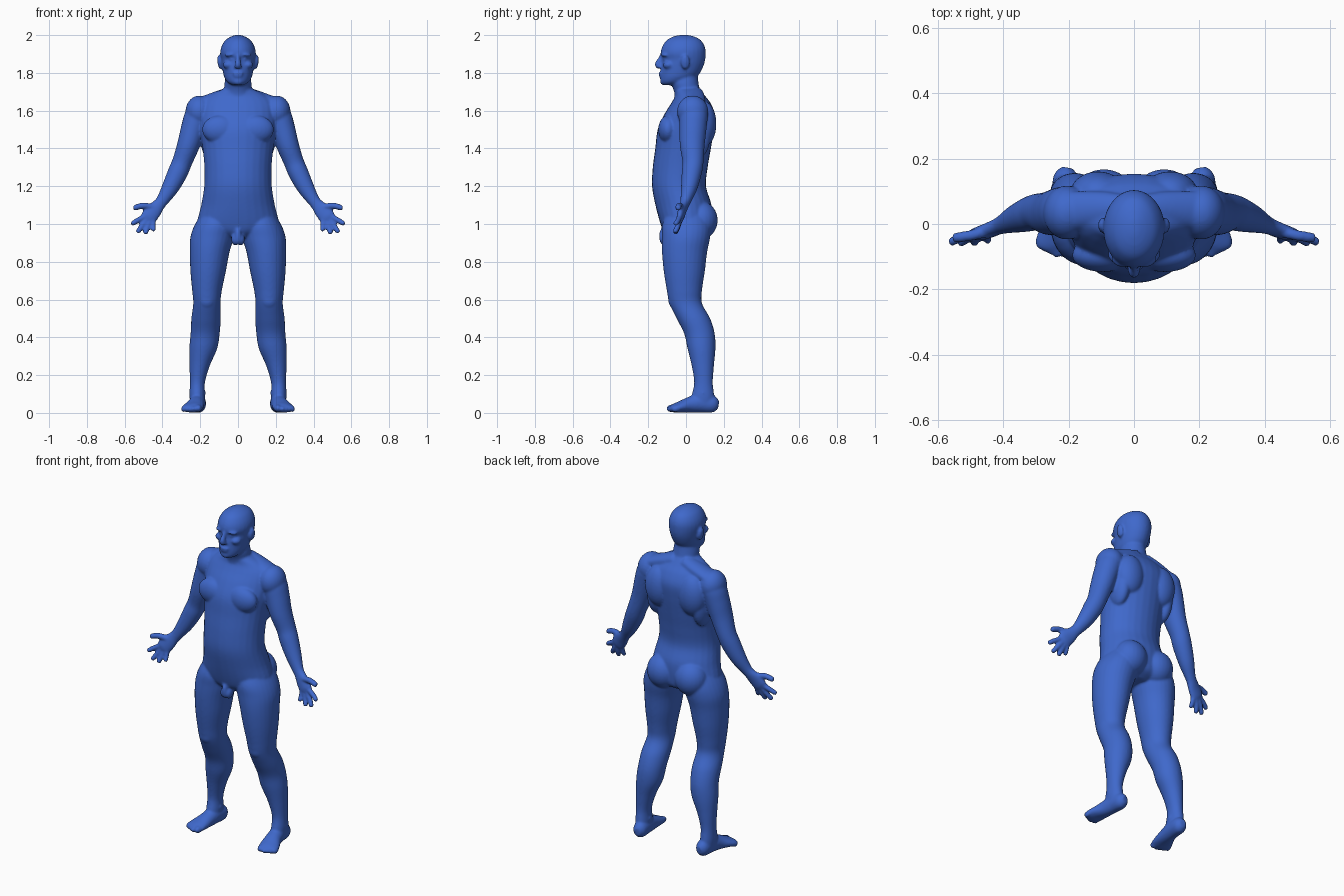
import bpy, bmesh
from math import sin, cos, pi
from mathutils import Vector, Matrix

bm = bmesh.new()
SIDES = 28
Y, Z = Vector((0, 1, 0)), Vector((0, 0, 1))


def smooth_rows(rows, steps=5):
    # Catmull-Rom interpolation of any row of numbers
    p = [rows[0]] + list(rows) + [rows[-1]]
    out = []
    for i in range(1, len(p) - 2):
        for k in range(steps):
            t = k / steps
            out.append([0.5 * (2*b + (c-a)*t + (2*a-5*b+4*c-d)*t*t + (3*b-a-3*c+d)*t**3)
                        for a, b, c, d in zip(p[i-1], p[i], p[i+1], p[i+2])])
    out.append(list(rows[-1]))
    return out


def skin(rings):
    # bridge rings of points into a closed tube
    loops = [[bm.verts.new(v) for v in r] for r in rings]
    for a, b in zip(loops, loops[1:]):
        for i in range(SIDES):
            j = (i + 1) % SIDES
            bm.faces.new((a[i], a[j], b[j], b[i]))
    bm.faces.new(loops[0])
    bm.faces.new(loops[-1])


def stack(rows, s=1):
    # horizontal slices: z, centre x, half width, front y, back y
    rings = []
    for z, cx, rx, y0, y1 in smooth_rows(rows):
        rings.append([(s * (cx + rx * cos(2*pi*i/SIDES)),
                       (y0 + y1) / 2 + (y1 - y0) / 2 * sin(2*pi*i/SIDES), z) for i in range(SIDES)])
    skin(rings)


def tube(rows, s=1, ref=Y):
    # slices across a path: x, y, z, half width, half depth along ref
    pts = smooth_rows(rows)
    pos = [Vector(p[:3]) for p in pts]
    rings = []
    for i, p in enumerate(pts):
        t = (pos[min(i+1, len(pos)-1)] - pos[max(i-1, 0)]).normalized()
        v = (ref - t * ref.dot(t)).normalized()
        u = t.cross(v)
        ring = [pos[i] + u * p[3] * cos(2*pi*k/SIDES) + v * p[4] * sin(2*pi*k/SIDES) for k in range(SIDES)]
        rings.append([(s * q.x, q.y, q.z) for q in ring])
    skin(rings)


def blob(c, r, s=1, tilt=0):
    # ellipsoid for a muscle or soft form
    m = (Matrix.Translation((s * c[0], c[1], c[2])) @ Matrix.Rotation(s * tilt, 4, 'Y')
         @ Matrix.Diagonal((*r, 1)))
    bmesh.ops.create_uvsphere(bm, u_segments=24, v_segments=16, radius=1, matrix=m)


def finger(a, b, c, r, s):
    e = [q + (q - w) * 0.15 for q, w in zip(c, b)]
    tube([(*a, r, r), (*b, r, r), (*c, r * .9, r * .9), (*e, r * .4, r * .4)], s)


# torso
stack([(.925, 0, .07, -.08, .07), (.955, 0, .17, -.115, .12), (1.0, 0, .215, -.135, .135),
       (1.1, 0, .195, -.162, .135), (1.2, 0, .179, -.18, .106), (1.3, 0, .178, -.176, .115),
       (1.4, 0, .187, -.163, .132), (1.5, 0, .2, -.15, .148), (1.58, 0, .205, -.115, .153),
       (1.64, 0, .195, -.078, .13), (1.68, 0, .15, -.058, .1), (1.715, 0, .08, -.06, .075)])
# neck
stack([(1.62, 0, .09, -.06, .1), (1.68, 0, .085, -.06, .09), (1.71, 0, .074, -.066, .074),
       (1.75, 0, .071, -.08, .066), (1.8, 0, .06, -.07, .06)])
# head
stack([(1.735, 0, .028, -.125, -.05), (1.75, 0, .055, -.134, .0), (1.775, 0, .072, -.136, .05),
       (1.8, 0, .079, -.135, .075), (1.84, 0, .086, -.131, .094), (1.872, 0, .09, -.126, .102),
       (1.9, 0, .094, -.134, .104), (1.925, 0, .092, -.131, .103), (1.95, 0, .083, -.12, .095),
       (1.975, 0, .065, -.1, .077), (1.992, 0, .038, -.068, .045), (2.001, 0, .012, -.03, .01)])
# nose, lips, chin
tube([(0, -.118, 1.9, .011, .016), (0, -.135, 1.87, .012, .016), (0, -.146, 1.845, .017, .02),
      (0, -.138, 1.828, .02, .014)])
blob((0, -.131, 1.798), (.03, .014, .009))
blob((0, -.13, 1.784), (.026, .014, .009))
blob((0, -.122, 1.755), (.026, .016, .018))
# groin
blob((0, -.122, .935), (.018, .021, .046))

for s in (1, -1):
    # face and ears
    blob((.036, -.108, 1.897), (.034, .025, .011), s, .1)
    blob((.034, -.104, 1.872), (.016, .017, .011), s)
    blob((.052, -.092, 1.842), (.028, .03, .022), s)
    blob((.097, -.004, 1.857), (.012, .024, .038), s, .12)
    # trunk muscles
    tube([(.03, .045, 1.695, .035, .045), (.1, .045, 1.67, .037, .055), (.2, .04, 1.635, .035, .06)], s)
    blob((.095, -.095, 1.5), (.095, .052, .075), s)
    blob((.11, .095, 1.53), (.085, .066, .12), s)
    blob((.15, .05, 1.47), (.05, .08, .13), s)
    blob((.205, .035, 1.595), (.073, .083, .085), s)
    blob((.092, .08, 1.02), (.095, .088, .1), s)
    blob((.015, -.105, .918), (.021, .03, .032), s)
    # arm and palm
    tube([(.17, .035, 1.62, .055, .07), (.21, .04, 1.58, .068, .075), (.235, .037, 1.51, .066, .072),
          (.262, .033, 1.42, .06, .066), (.295, .037, 1.33, .053, .056), (.32, .03, 1.27, .053, .053),
          (.36, .016, 1.19, .045, .043), (.397, .0, 1.13, .034, .03), (.417, -.008, 1.104, .033, .025),
          (.445, -.02, 1.072, .043, .022), (.472, -.03, 1.038, .044, .02), (.485, -.034, 1.022, .035, .014)], s)
    # thumb and fingers
    finger((.435, -.02, 1.085), (.5, -.035, 1.097), (.548, -.042, 1.085), .0165, s)
    finger((.48, -.03, 1.048), (.53, -.042, 1.02), (.56, -.055, 1.001), .0145, s)
    finger((.475, -.03, 1.035), (.51, -.044, .988), (.53, -.058, .958), .0145, s)
    finger((.462, -.03, 1.03), (.481, -.044, .98), (.489, -.058, .951), .014, s)
    finger((.447, -.028, 1.035), (.449, -.04, .99), (.447, -.052, .966), .013, s)
    # leg
    stack([(1.08, .115, .06, -.09, .1), (1.0, .122, .105, -.125, .13), (.93, .137, .115, -.128, .128),
           (.85, .15, .105, -.127, .112), (.75, .158, .094, -.118, .1), (.65, .164, .079, -.102, .085),
           (.58, .165, .072, -.088, .085), (.5, .169, .078, -.05, .128), (.42, .174, .077, -.01, .152),
           (.34, .184, .074, .008, .156), (.25, .203, .054, .03, .148), (.16, .215, .04, .043, .142),
           (.09, .216, .041, .03, .15), (.04, .216, .036, .03, .15)], s)
    blob((.165, -.06, .6), (.045, .034, .05), s)
    blob((.214, .09, .105), (.045, .028, .025), s)
    # foot
    tube([(.205, .172, .045, .018, .022), (.208, .145, .047, .038, .045), (.213, .08, .052, .042, .05),
          (.222, .02, .043, .046, .042), (.235, -.03, .032, .056, .03), (.244, -.06, .025, .058, .024),
          (.247, -.08, .021, .05, .016)], s, Z)
    # toes
    blob((.21, -.078, .024), (.019, .026, .02), s)
    for k in range(4):
        blob((.237 + .0175 * k, -.082 + .009 * k, .02), (.0115, .022, .016), s)

bmesh.ops.recalc_face_normals(bm, faces=bm.faces)
mesh = bpy.data.meshes.new("body")
bm.to_mesh(mesh)
bm.free()
body = bpy.data.objects.new("body", mesh)
bpy.context.collection.objects.link(body)

# fuse the forms into one soft skin
fuse = body.modifiers.new("fuse", 'REMESH')
fuse.mode = 'VOXEL'
fuse.voxel_size = .006
fuse.use_smooth_shade = True
soften = body.modifiers.new("soften", 'SMOOTH')
soften.factor = .5
soften.iterations = 9

blue = bpy.data.materials.new("blue_skin")
blue.diffuse_color = (.05, .14, .6, 1)
mesh.materials.append(blue)
